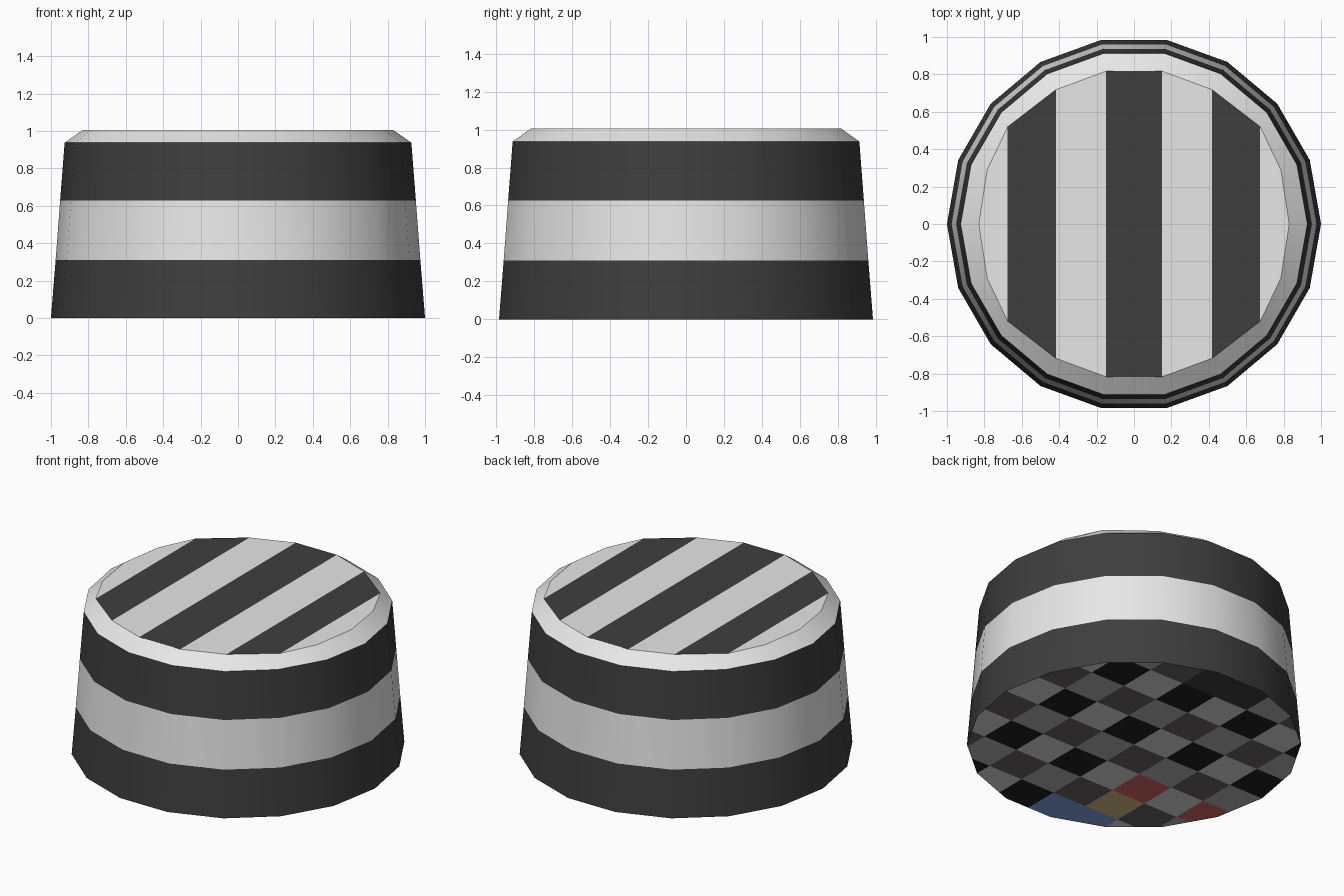
import bpy, bmesh, math
from mathutils import Vector

if "Cube" in bpy.data.objects:
    bpy.data.objects.remove(bpy.data.objects["Cube"])

N = 18  # sides


def lin(c):
    c /= 255
    return c / 12.92 if c <= 0.04045 else ((c + 0.055) / 1.055) ** 2.4


def mat(name, r, g, b):
    m = bpy.data.materials.new(name)
    m.diffuse_color = (lin(r), lin(g), lin(b), 1)
    m.use_nodes = True
    m.node_tree.nodes["Principled BSDF"].inputs["Base Color"].default_value = m.diffuse_color
    return m


light = mat("light_grey", 232, 232, 232)
dark = mat("charcoal", 62, 62, 62)
black = mat("near_black", 33, 33, 33)
brown = mat("brown_grey", 104, 100, 100)
pale = mat("pale_grey", 218, 218, 218)
mid = mat("mid_grey", 179, 179, 179)
red = mat("soft_red", 215, 103, 103)
blue = mat("soft_blue", 130, 165, 226)
tan = mat("soft_yellow", 218, 191, 132)


def finish(bm, name, mats):
    me = bpy.data.meshes.new(name)
    bm.to_mesh(me)
    bm.free()
    for m in mats:
        me.materials.append(m)
    ob = bpy.data.objects.new(name, me)
    bpy.context.collection.objects.link(ob)
    return ob


def ring(bm, r, z):
    return [bm.verts.new((r * math.cos(math.tau * i / N),
                          r * math.sin(math.tau * i / N), z)) for i in range(N)]


# Drum: banded wall, bevelled rim and striped top
bm = bmesh.new()
rings = [ring(bm, r, z) for r, z in
         [(1, 0), (0.975, 0.31), (0.951, 0.627), (0.927, 0.937), (0.83, 1.005)]]
# top outline is slightly uneven, matching the stripe edges
quarter = [(0.83, 0), (0.785, 0.29), (0.675, 0.52), (0.418, 0.718), (0.15, 0.817)]
for i, v in enumerate(rings[-1]):
    k = min(i, N - i)              # mirror in y
    x, y = quarter[min(k, 9 - k)]  # mirror in x
    v.co.x = math.copysign(x, v.co.x)
    v.co.y = math.copysign(y, v.co.y) if y else 0
for k, (a, b) in enumerate(zip(rings, rings[1:])):
    for i in range(N):
        j = (i + 1) % N
        f = bm.faces.new((a[i], a[j], b[j], b[i]))
        f.material_index = 1 if k in (0, 2) else 0
top = rings[-1]
bm.faces.new((top[0], top[1], top[-1])).material_index = 0
for i in range(1, 8):
    f = bm.faces.new((top[i], top[i + 1], top[-i - 1], top[-i]))
    f.material_index = 1 if i in (2, 4, 6) else 0
bm.faces.new((top[8], top[9], top[10])).material_index = 0
drum = finish(bm, "drum", [light, dark])
bpy.context.view_layer.objects.active = drum
drum.select_set(True)
bpy.ops.object.shade_smooth_by_angle(angle=math.radians(25))

# Underside: plate cut into a checkered 8 x 8 grid
bm = bmesh.new()
bm.faces.new(list(reversed(ring(bm, 1, 0))))
for axis in (Vector((1, 0, 0)), Vector((0, 1, 0))):
    for k in range(-3, 4):
        bmesh.ops.bisect_plane(bm, geom=bm.verts[:] + bm.edges[:] + bm.faces[:],
                               plane_co=axis * k * 0.25, plane_no=axis)
special = {(2, 2): 4, (0, 2): 4, (2, 0): 5, (3, 0): 5, (2, 1): 6,
           (3, 7): 7, (4, 7): 7}
for f in bm.faces:
    c = f.calc_center_median()
    i, j = int((c.x + 1) / 0.25), int((c.y + 1) / 0.25)
    base = ((0, 3), (2, 1))[i % 2][j % 2]
    f.material_index = special.get((i, j), base)
finish(bm, "underside", [black, brown, pale, mid, red, blue, tan, dark])
